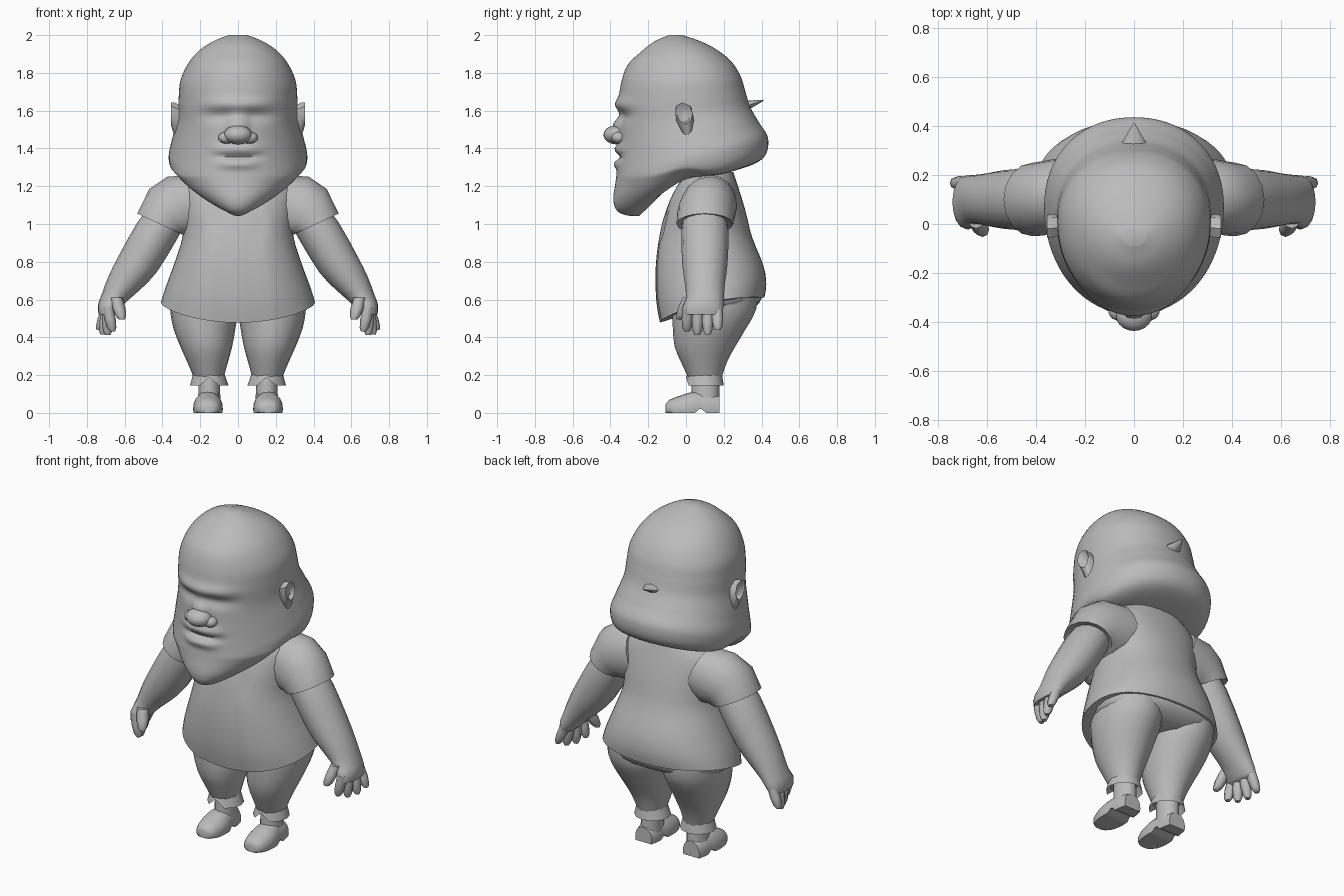
import bpy, bmesh, math
from mathutils import Vector

grey = bpy.data.materials.new("plain_grey")
grey.diffuse_color = (0.5, 0.5, 0.5, 1)


def smooth_rows(rows, sub):
    """Catmull-Rom interpolation of the ring parameters."""
    out = []
    for i in range(len(rows) - 1):
        p = [rows[max(i - 1, 0)], rows[i], rows[i + 1], rows[min(i + 2, len(rows) - 1)]]
        for s in range(sub):
            t = s / sub
            out.append([0.5 * (2 * b + (c - a) * t + (2 * a - 5 * b + 4 * c - d) * t * t
                               + (3 * b - a - 3 * c + d) * t ** 3) for a, b, c, d in zip(*p)])
    return out + [list(rows[-1])]


def loft(name, rows, n=16, sub=1, e=2.0, egg=0.0, mirror=False, shape=None, angle=50):
    """Skin rings given as centre xyz, half-axis u xyz, half-axis v xyz."""
    bm = bmesh.new()
    rings = []
    for r in smooth_rows(rows, sub):
        c, u, v = Vector(r[0:3]), Vector(r[3:6]), Vector(r[6:9])
        ring = []
        for k in range(n):
            a = 2 * math.pi * k / n - math.pi / 2
            ca, sa = math.cos(a), math.sin(a)
            pc = math.copysign(abs(ca) ** (2 / e), ca) * (1 + egg * sa)
            ps = math.copysign(abs(sa) ** (2 / e), sa)
            ring.append(bm.verts.new(c + u * pc + v * ps))
        rings.append(ring)
    for a, b in zip(rings, rings[1:]):
        for k in range(n):
            bm.faces.new((a[k], a[(k + 1) % n], b[(k + 1) % n], b[k]))
    bm.faces.new(rings[0][::-1])
    bm.faces.new(rings[-1])
    if shape:
        for v in bm.verts:
            shape(v.co)
    bmesh.ops.recalc_face_normals(bm, faces=bm.faces)
    me = bpy.data.meshes.new(name)
    bm.to_mesh(me)
    bm.free()
    me.materials.append(grey)
    ob = bpy.data.objects.new(name, me)
    bpy.context.collection.objects.link(ob)
    bpy.ops.object.select_all(action='DESELECT')
    ob.select_set(True)
    bpy.context.view_layer.objects.active = ob
    bpy.ops.object.shade_smooth_by_angle(angle=math.radians(angle))
    if mirror:
        ob.modifiers.new("mirror", 'MIRROR')
    return ob


def tilted(fy, fz, by, bz, hw):
    """Ring through a front point and a back point with a half width."""
    return (0, (fy + by) / 2, (fz + bz) / 2, hw, 0, 0, 0, (by - fy) / 2, (bz - fz) / 2)


def level(x, y, z, rx, ry):
    return (x, y, z, rx, 0, 0, 0, ry, 0)


def blob(name, c, r, mirror=False):
    """Ellipsoid built from level rings."""
    angles = [math.radians(-85 + 170 * i / 10) for i in range(11)]
    loft(name, [level(c[0], c[1], c[2] + r[2] * math.sin(a), r[0] * math.cos(a), r[1] * math.cos(a))
                for a in angles], n=20, mirror=mirror)


# Head with beard and hair mass; brow, eye hollows, nose bridge and lips are soft bumps
BUMPS = [  # z, width, height, depth
    (1.635, .19, .035, .02), (1.572, .18, .035, -.022), (1.53, .05, .06, .035),
    (1.395, .12, .024, .022), (1.355, .12, .016, -.015), (1.318, .1, .026, .02)]


def face(co):
    z0 = co.z
    if z0 < 1.25:
        co.x *= 1 - .43 * (1.25 - z0) / .2  # chin narrows to a point
    if z0 < 1.36:  # jaw line arches upward between chin and nape
        co.z += .045 * math.exp(-(co.y / .13) ** 2) * min(1, (1.36 - z0) / .12)
    if co.y < -.1:
        for z, w, h, d in BUMPS:
            co.y -= d * math.exp(-(co.x / w) ** 4 - ((co.z - z) / h) ** 2)


loft("head", [tilted(*r) for r in (
    (-.25, 1.04, -.10, 1.17, .06), (-.31, 1.045, .04, 1.235, .17), (-.365, 1.07, .25, 1.28, .27),
    (-.385, 1.13, .405, 1.345, .345), (-.372, 1.23, .435, 1.45, .366), (-.36, 1.34, .385, 1.54, .347),
    (-.355, 1.5, .34, 1.62, .318), (-.355, 1.63, .315, 1.70, .313), (-.345, 1.74, .29, 1.78, .303),
    (-.31, 1.84, .24, 1.86, .262), (-.24, 1.91, .16, 1.925, .205), (-.17, 1.965, .07, 1.97, .13),
    (-.09, 2.0, -.02, 2.0, .05))], n=72, sub=10, e=2.1, egg=.08, shape=face)

# Nose: rounded tip and wings
blob("nose_tip", (0, -.37, 1.472), (.075, .067, .05))
blob("nostril", (.06, -.355, 1.457), (.045, .04, .032), mirror=True)


# Ears and the small tuft at the back of the hair
def ear_shape(co):
    co.y = co.y * (1 + (co.z - 1.55) * 4) + (1.55 - co.z) * .12


loft("ear", [(.28, .0, 1.54, 0, .04, 0, 0, 0, .075), (.335, -.005, 1.55, 0, .047, 0, 0, 0, .092),
             (.356, -.005, 1.585, 0, .04, 0, 0, 0, .058), (.335, 0, 1.575, 0, .02, 0, 0, 0, .035)],
     n=8, mirror=True, shape=ear_shape)
loft("hair_tuft", [(0, .27, 1.60, .08, 0, 0, 0, 0, .06), (0, .34, 1.632, .045, 0, 0, 0, 0, .022),
                   (0, .41, 1.655, .004, 0, 0, 0, 0, .003)], n=8)


# Shirt: hem rises at the sides, centre panel sits slightly behind the open edges
def shirt_shape(co):
    co.z += .045 * (co.x / .4) ** 2 * max(0, (1 - co.z) / .5)
    if abs(co.x) < .125 and co.y < 0:
        co.y += .012


loft("shirt", [tilted(*r) for r in (
    (-.15, .478, .415, .61, .408), (-.17, .6, .425, .68, .382), (-.172, .78, .41, .78, .336),
    (-.15, .95, .35, .93, .292), (-.115, 1.08, .315, 1.07, .3), (-.06, 1.2, .275, 1.2, .3),
    (0, 1.27, .25, 1.275, .21))], n=48, sub=3, e=2.2, shape=shirt_shape)

# Sleeves and arms
loft("sleeve", [(.2, .13, 1.11, .05, 0, .15, 0, .14, 0), (.3, .12, 1.09, .075, 0, .16, 0, .15, 0),
                (.37, .105, 1.06, .1, 0, .125, 0, .152, 0), (.415, .1, 1.0, .118, 0, .055, 0, .15, 0),
                (.41, .1, 1.01, .098, 0, .047, 0, .125, 0)], n=16, mirror=True)
loft("arm", [(.37, .1, 1.05, .09, 0, .05, 0, .11, 0), (.43, .1, .96, .102, 0, .05, 0, .125, 0),
             (.53, .1, .79, .1, 0, .045, 0, .12, 0), (.60, .1, .69, .085, 0, .035, 0, .107, 0),
             (.655, .1, .61, .066, 0, .02, 0, .1, 0), (.685, .09, .56, .057, 0, .01, 0, .108, 0),
             (.70, .09, .52, .038, 0, 0, 0, .1, 0)], n=16, sub=2, mirror=True)


# Fingers and thumb
def finger(name, base, tip, r):
    a, b = Vector(base), Vector(tip)
    rows = [level(*a.lerp(b, t), r * s, r * s) for t, s in ((0, 1), (.5, 1.05), (.85, .85), (1, .5))]
    loft(name, rows, n=8, mirror=True)


for i, (y, x, z) in enumerate(((.005, .665, .432), (.06, .69, .412), (.115, .715, .415), (.168, .735, .44))):
    finger(f"finger_{i + 1}", (.69, y * .95 + .005, .56), (x, y, z), .029)
finger("thumb", (.645, .015, .61), (.615, -.032, .495), .033)

# Trouser legs and a seat that fills the hem
loft("trouser_leg", [level(*r) for r in (
    (.185, .15, .66, .18, .22), (.18, .15, .55, .18, .222), (.178, .125, .45, .165, .195),
    (.168, .1, .35, .137, .16), (.161, .095, .27, .108, .122), (.155, .1, .19, .08, .09))],
    n=20, sub=2, mirror=True)
loft("trouser_seat", [level(0, .135, .68, .375, .26), level(0, .14, .61, .385, .262),
                      level(0, .14, .56, .355, .225), level(0, .14, .53, .27, .16)],
     n=32, sub=2, e=2.3)


# Cuffs, notched at the front
def notch(co):
    if co.z < .15 and co.y < .01 and abs(co.x - .152) < .02:
        co.z += .045


loft("cuff", [level(.155, .1, .21, .082, .09), level(.152, .1, .145, .102, .1),
              level(.152, .1, .19, .078, .085)], n=12, mirror=True, shape=notch)


# Ankles and shoes with a flat sole and an arch before the heel
def sole(co):
    co.z = max(co.z, .02 if .07 < co.y < .1 else 0)


loft("ankle", [level(.152, .103, .2, .056, .072), level(.152, .103, .1, .058, .074),
               level(.155, .103, .05, .062, .075)], n=12, mirror=True)
SHOE = ((-.108, .045, .03), (-.09, .068, .056), (-.04, .088, .074), (.02, .108, .079),
        (.07, .115, .072), (.085, .112, .07), (.13, .105, .066), (.178, .09, .055))
loft("shoe", [(.159, y, .02, w, 0, 0, 0, 0, h - .02) for y, h, w in SHOE],
     n=20, sub=2, e=2.2, mirror=True, shape=sole)
